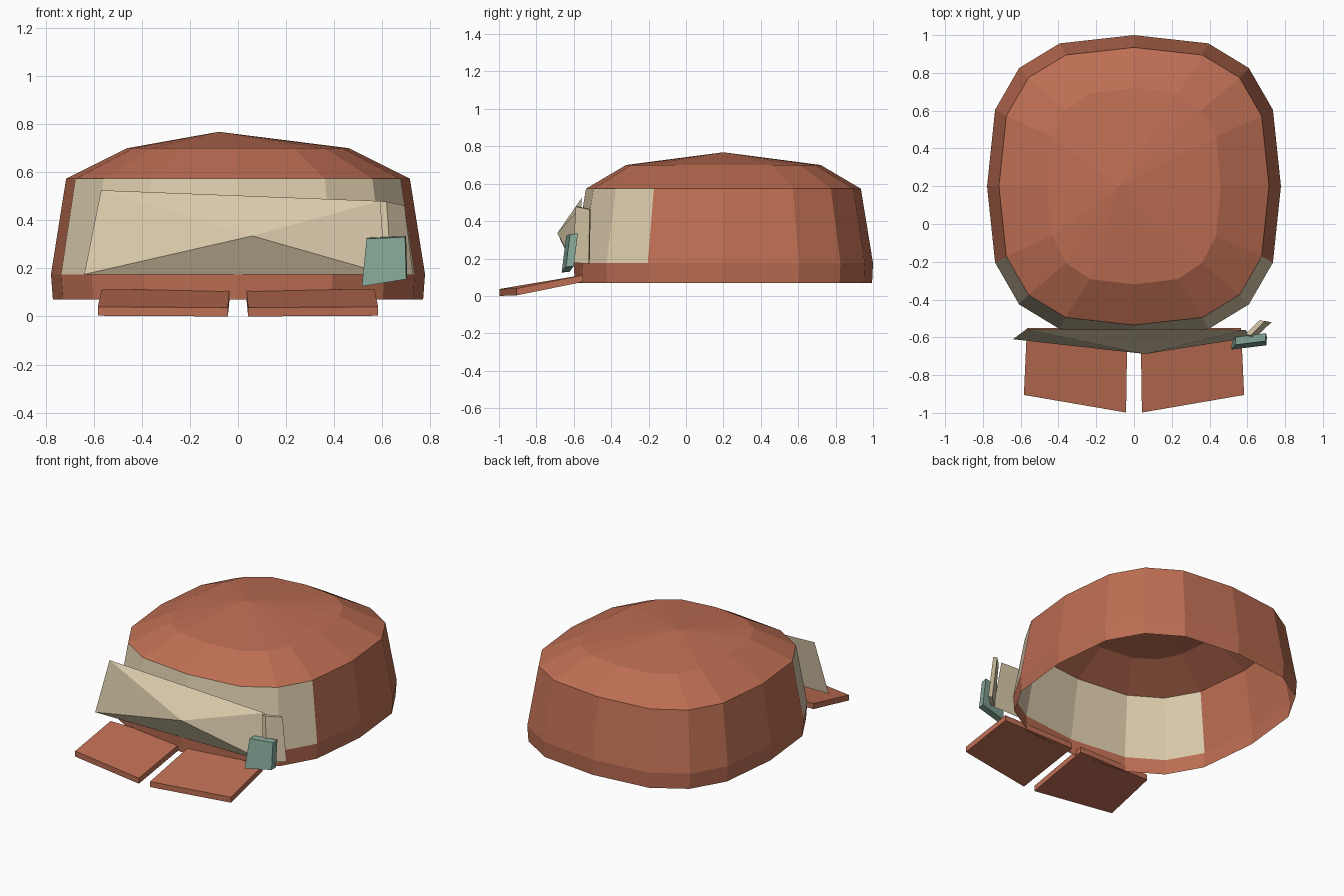
import bpy
import bmesh
from math import cos, sin, pi, copysign
from mathutils import Vector

cube = bpy.data.objects.get("Cube")
if cube:
    bpy.data.objects.remove(cube, do_unlink=True)


def make_material(name, rgb):
    mat = bpy.data.materials.new(name)
    mat.use_nodes = True
    mat.diffuse_color = (*rgb, 1)
    mat.node_tree.nodes["Principled BSDF"].inputs["Base Color"].default_value = (*rgb, 1)
    return mat


clay = make_material("clay_red", (0.51, 0.156, 0.087))
cream = make_material("cream", (0.71, 0.60, 0.41))
teal = make_material("dull_teal", (0.242, 0.402, 0.323))


def add_object(name, bm, *mats):
    mesh = bpy.data.meshes.new(name)
    bm.to_mesh(mesh)
    bm.free()
    for mat in mats:
        mesh.materials.append(mat)
    obj = bpy.data.objects.new(name, mesh)
    bpy.context.collection.objects.link(obj)
    return obj


def slab(name, corners, offset, mat):
    """Four corners pushed along an offset into a closed slab."""
    bm = bmesh.new()
    near = [bm.verts.new(c) for c in corners]
    far = [bm.verts.new(Vector(c) + Vector(offset)) for c in corners]
    bm.faces.new(near)
    bm.faces.new(far[::-1])
    for i in range(4):
        j = (i + 1) % 4
        bm.faces.new((near[j], near[i], far[i], far[j]))
    bmesh.ops.recalc_face_normals(bm, faces=bm.faces)
    return add_object(name, bm, mat)


# Shell: rounded-square rings, open below, with a low off-centre peak
SIDES = 16
CENTRE_Y = 0.2


def rounded(v):
    return copysign(abs(v) ** 0.71, v) if abs(v) > 1e-6 else 0


bm = bmesh.new()
rings = []
for rx, ry, z in [(0.77, 0.795, 0.07), (0.778, 0.80, 0.175),
                  (0.715, 0.735, 0.573), (0.46, 0.52, 0.70)]:
    rings.append([bm.verts.new((rx * rounded(cos(2 * pi * i / SIDES)),
                                CENTRE_Y + ry * rounded(sin(2 * pi * i / SIDES)), z))
                  for i in range(SIDES)])
for level, (low, high) in enumerate(zip(rings, rings[1:])):
    for i in range(SIDES):
        j = (i + 1) % SIDES
        face = bm.faces.new((low[i], low[j], high[j], high[i]))
        # Cream band across the front of the wall
        face.material_index = int(level == 1 and face.calc_center_median().y < -0.22)
peak = bm.verts.new((-0.08, CENTRE_Y, 0.768))
for i in range(SIDES):
    bm.faces.new((rings[-1][i], rings[-1][(i + 1) % SIDES], peak))
add_object("shell", bm, clay, cream)

# Front panel: four corners drawn out to a forward point
bm = bmesh.new()
corners = [bm.verts.new(c) for c in [(-0.57, -0.557, 0.525), (-0.64, -0.61, 0.175),
                                     (0.62, -0.60, 0.175), (0.59, -0.56, 0.48)]]
tip = bm.verts.new((0.06, -0.688, 0.335))
for i in range(4):
    bm.faces.new((corners[i], corners[(i + 1) % 4], tip))
bm.faces.new((corners[0], corners[3], corners[2]))
bm.faces.new((corners[0], corners[2], corners[1]))
bmesh.ops.recalc_face_normals(bm, faces=bm.faces)
add_object("front_panel", bm, cream)

# Angled cheek slab beside the panel
slab("cheek_slab", [(0.61, -0.60, 0.18), (0.70, -0.515, 0.175),
                    (0.665, -0.51, 0.465), (0.59, -0.585, 0.48)],
     (0.028, -0.005, -0.003), cream)

# Small tilted block
slab("side_block", [(0.515, -0.665, 0.125), (0.70, -0.642, 0.155),
                    (0.695, -0.62, 0.33), (0.535, -0.64, 0.323)],
     (0.004, 0.042, 0.004), teal)

# Two sloping floor flaps, mirrored
for side, name in ((1, "left_flap"), (-1, "right_flap")):
    slab(name, [(side * x, y, z) for x, y, z in
                [(0.042, -0.998, 0.0), (0.583, -0.905, 0.003),
                 (0.567, -0.55, 0.075), (0.035, -0.55, 0.075)]],
         (0, 0, 0.037), clay)
